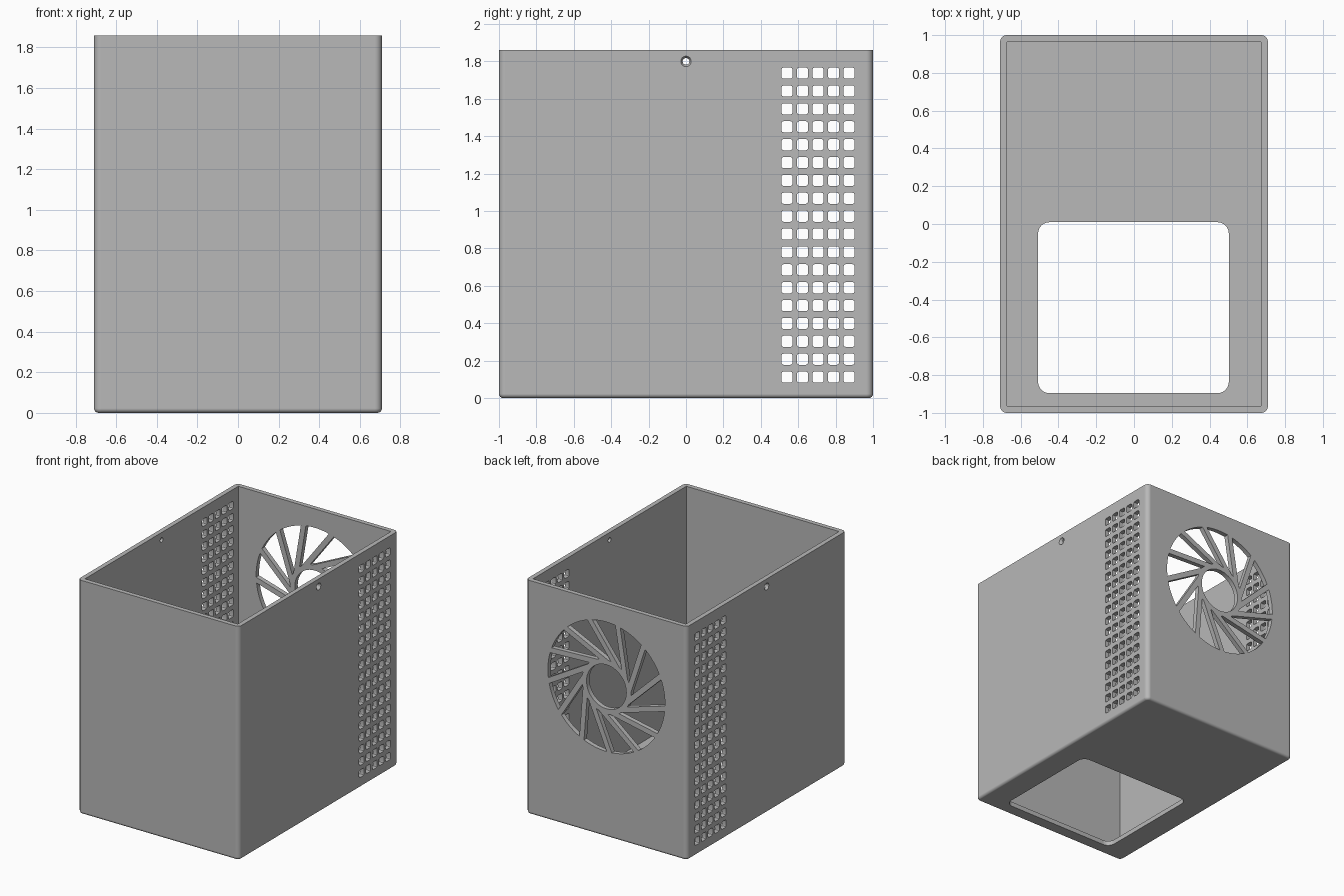
import bpy, bmesh, math
from mathutils import Matrix, Vector

default = bpy.data.objects.get("Cube")
if default:
    bpy.data.objects.remove(default, do_unlink=True)

WIDTH, DEPTH, HEIGHT, WALL = 1.418, 2.0, 1.86, 0.037


def rounded_rect(cx, cy, w, h, r, steps=4):
    """Outline of a rectangle with rounded corners."""
    pts = []
    for q, (sx, sy) in enumerate([(1, 1), (-1, 1), (-1, -1), (1, -1)]):
        for i in range(steps + 1):
            a = math.pi / 2 * (q + i / steps)
            pts.append((cx + sx * (w / 2 - r) + r * math.cos(a),
                        cy + sy * (h / 2 - r) + r * math.sin(a)))
    return pts


def prism(bm, outline, axis, start, end):
    """Extrude a flat outline along the given axis."""
    place = {"x": lambda u, v, t: (t, u, v),
             "y": lambda u, v, t: (u, t, v),
             "z": lambda u, v, t: (u, v, t)}[axis]
    a = [bm.verts.new(place(u, v, start)) for u, v in outline]
    b = [bm.verts.new(place(u, v, end)) for u, v in outline]
    bm.faces.new(a)
    bm.faces.new(b)
    for i in range(len(a)):
        j = (i + 1) % len(a)
        bm.faces.new((a[i], a[j], b[j], b[i]))


def make_object(name, bm):
    bmesh.ops.recalc_face_normals(bm, faces=bm.faces[:])
    mesh = bpy.data.meshes.new(name)
    bm.to_mesh(mesh)
    bm.free()
    obj = bpy.data.objects.new(name, mesh)
    bpy.context.scene.collection.objects.link(obj)
    return obj


# Outer block with rounded upright corners and a softened bottom rim
bm = bmesh.new()
prism(bm, rounded_rect(0, 0, WIDTH, DEPTH, 0.035, 6), "z", 0, HEIGHT)
rim = [e for e in bm.edges if all(v.co.z < 0.001 for v in e.verts)]
bmesh.ops.recalc_face_normals(bm, faces=bm.faces[:])
bmesh.ops.bevel(bm, geom=rim, offset=0.022, segments=4, profile=0.5, affect="EDGES")
case = make_object("case_shell", bm)

cutters = []

# Hollow inside, open at the top
bm = bmesh.new()
w, d = WIDTH / 2 - WALL, DEPTH / 2 - WALL
prism(bm, [(-w, -d), (w, -d), (w, d), (-w, d)], "z", WALL, HEIGHT + 0.2)
cutters.append(make_object("cavity_cutter", bm))

# Opening in the floor
bm = bmesh.new()
prism(bm, rounded_rect(-0.003, -0.443, 1.01, 0.905, 0.06, 6), "z", -0.1, 0.2)
cutters.append(make_object("floor_opening_cutter", bm))

# Grid of vent holes through both sides
bm = bmesh.new()
for col in range(5):
    for row in range(18):
        outline = rounded_rect(0.54 + col * 0.083, 0.112 + row * 0.0956, 0.06, 0.06, 0.012, 2)
        prism(bm, outline, "x", -1, 1)
cutters.append(make_object("vent_cutter", bm))

# Screw hole near the top of each side, with a countersink
sideways = Matrix.Rotation(math.pi / 2, 4, "Y")
bm = bmesh.new()
bmesh.ops.create_cone(bm, cap_ends=True, segments=24, radius1=0.018, radius2=0.018, depth=2,
                      matrix=Matrix.Translation((0, 0, 1.8)) @ sideways)
cutters.append(make_object("screw_hole_cutter", bm))
bm = bmesh.new()
for side in (-1, 1):
    small, big = 0.016, 0.04
    bmesh.ops.create_cone(bm, cap_ends=True, segments=24, depth=0.04,
                          radius1=big if side < 0 else small,
                          radius2=small if side < 0 else big,
                          matrix=Matrix.Translation((side * WIDTH / 2, 0, 1.8)) @ sideways)
cutters.append(make_object("countersink_cutter", bm))

# Fan grille in the back wall: swirled spokes around a ring
FAN_Z, FAN_R, HUB_HOLE, HUB_R = 1.195, 0.515, 0.175, 0.215
SPOKES, OFFSET, HALF = 13, 0.18, 0.021


def fan_point(angle, r):
    return (-r * math.cos(angle), FAN_Z + r * math.sin(angle))


bm = bmesh.new()
hub = [fan_point(2 * math.pi * i / 48, HUB_HOLE) for i in range(48)]
prism(bm, hub, "y", 0.8, 1.2)
for k in range(SPOKES):
    first = math.radians(37) + 2 * math.pi * k / SPOKES
    second = first + 2 * math.pi / SPOKES

    def low(r):
        return first + math.acos((OFFSET - HALF) / r)

    def high(r):
        return second + math.acos((OFFSET + HALF) / r)

    outline = [fan_point(low(HUB_R), HUB_R)]
    for i in range(7):
        outline.append(fan_point(low(FAN_R) + (high(FAN_R) - low(FAN_R)) * i / 6, FAN_R))
    outline.append(fan_point(high(HUB_R), HUB_R))
    prism(bm, outline, "y", 0.8, 1.2)
cutters.append(make_object("fan_cutter", bm))

# Cut everything, keep the finished mesh and drop the cutters
for cutter in cutters:
    cutter.hide_render = True
    mod = case.modifiers.new(cutter.name, "BOOLEAN")
    mod.operation = "DIFFERENCE"
    mod.solver = "EXACT"
    mod.object = cutter
bpy.context.view_layer.update()
graph = bpy.context.evaluated_depsgraph_get()
finished = bpy.data.meshes.new_from_object(case.evaluated_get(graph))
case.modifiers.clear()
case.data = finished
for cutter in cutters:
    bpy.data.objects.remove(cutter, do_unlink=True)

# Plain grey plastic
grey = bpy.data.materials.new("grey_plastic")
grey.use_nodes = True
colour = (0.48, 0.48, 0.48, 1)
grey.diffuse_color = colour
grey.node_tree.nodes["Principled BSDF"].inputs["Base Color"].default_value = colour
case.data.materials.clear()
case.data.materials.append(grey)

# Smooth rounded edges, crisp corners
bpy.ops.object.select_all(action="DESELECT")
case.select_set(True)
bpy.context.view_layer.objects.active = case
bpy.ops.object.shade_smooth_by_angle(angle=math.radians(30))
weighted = case.modifiers.new("weighted_normals", "WEIGHTED_NORMAL")
weighted.keep_sharp = True
